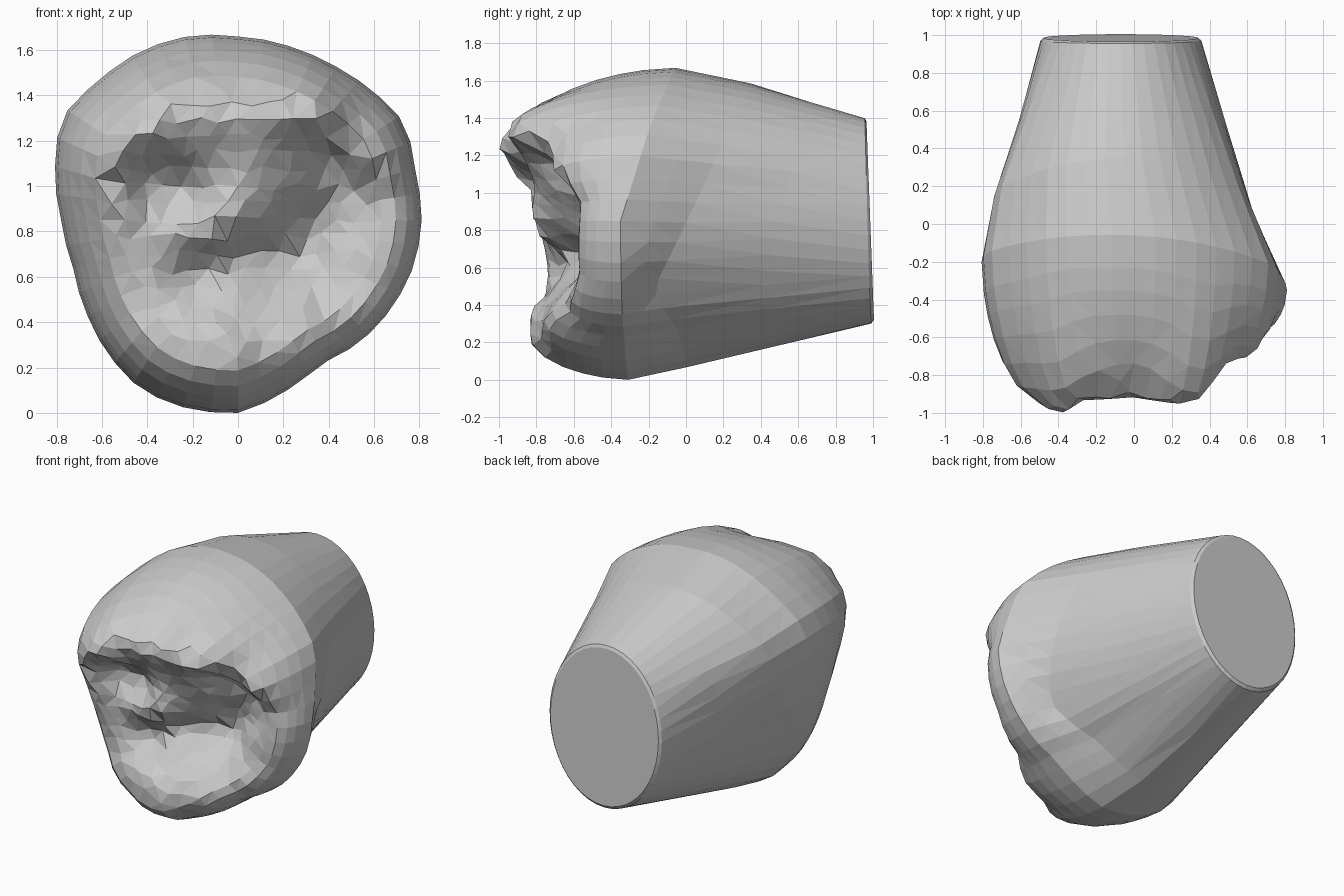
import bpy, bmesh, math, random
from math import sin, cos, pi
from mathutils import Vector
from mathutils.geometry import delaunay_2d_cdt

random.seed(4)
if "Cube" in bpy.data.objects:
    bpy.data.objects.remove(bpy.data.objects["Cube"], do_unlink=True)

SEGMENTS = 44
MID_Z = 0.85
INNER = 0.78    # outline fraction where the irregular centre begins
SPACING = 0.085

# Radius of the widest outline, every 15 degrees from +x towards +z
OUTLINE = [.81, .81, .85, .82, .8, .8, .81, .84, .86, .87, .9, .835,
           .78, .755, .78, .82, .86, .86, .85, .785, .73, .76, .78, .8]

# Relief of the front: (x, z, y)
RELIEF = [
    # brow ridge
    (-.4, 1.25, -1.04), (-.15, 1.31, -.96), (.15, 1.31, -.98), (.35, 1.33, -1),
    (-.58, 1.22, -.99), (0, 1.5, -.88),
    # slope under the brow
    (-.2, 1.19, -.86), (.08, 1.19, -.87), (-.1, 1.08, -.81), (.08, 1.03, -.81),
    (.15, .9, -.7), (.22, 1.13, -.82), (.22, 1.02, -.72),
    # left hollow and cheek
    (-.38, 1.02, -.7), (-.21, .98, -.6), (-.6, 1.08, -.95), (-.6, .92, -.84),
    (-.62, .76, -.78),
    # central nose
    (-.06, .91, -.86), (-.18, .8, -.82), (-.38, .75, -.75),
    # curved groove
    (.5, 1.26, -.74), (.37, 1.1, -.54), (.3, .85, -.43), (.25, .64, -.42),
    (.05, .63, -.5), (-.2, .62, -.59),
    # lower lip and chin
    (0, .53, -.74), (.25, .5, -.67), (-.35, .54, -.74), (-.1, .3, -.84),
    (.2, .3, -.77), (-.3, .35, -.79), (-.5, .55, -.74),
    # side bowl
    (.5, .9, -.51), (.7, .9, -.59), (.5, .62, -.55), (.66, 1.18, -.73),
    (.5, .4, -.63), (.65, .65, -.59)]


def relief(x, z):
    """Smooth blend of the relief points."""
    total = weight = 0
    for px, pz, py in RELIEF:
        d = (x - px) ** 2 + (z - pz) ** 2
        w = math.exp(-d / .014) + 1e-5 / (d + .01)
        total += w * py
        weight += w
    return total / weight


def outline(a):
    """Point of the widest outline at angle a, relative to its middle."""
    f = a / (2 * pi) * len(OUTLINE)
    i = int(f)
    r = OUTLINE[i % 24] * (1 - f + i) + OUTLINE[(i + 1) % 24] * (f - i)
    return r * cos(a), r * sin(a)


def cap_point(a, grow=1):
    return -.07 + .41 * grow * cos(a), .985 - .02 * sin(a), MID_Z + .53 * grow * sin(a)


def seam_point(a):
    x, z = outline(a)
    s = sin(a)
    y = .35 * s + .7 * max(0, -s - .5)
    return -.055 + x * .86, y, MID_Z - .01 + z * .91


def mid_point(a):
    x, z = outline(a)
    return x, -.31 - .04 * cos(a) + .25 * max(0, sin(a)), MID_Z + z


def front_point(a, t):
    """Point on the front; t is the fraction of the outline radius."""
    ox, oz = outline(a)
    x, z = ox * t, MID_Z + oz * t
    start = mid_point(a)[1]
    shoulder = .38 + .1 * sin(a) - .16 * max(0, cos(a))
    u = min(1, (1 - t) / shoulder)
    s = (1 - (1 - u) ** 2) ** .56
    return x, start + (relief(x, z) - start) * s, z


def blend(p, q, f):
    return tuple(m + (n - m) * f for m, n in zip(p, q))


# Rings from the flat back to the edge of the irregular centre
angles = [2 * pi * i / SEGMENTS for i in range(SEGMENTS)]
rings = [[cap_point(a) for a in angles]]
rings.append([blend(cap_point(a, 1.03), seam_point(a), .015) for a in angles])
for f in (.5, 1):
    rings.append([blend(cap_point(a, 1.03), seam_point(a), f) for a in angles])
rings.append([blend(seam_point(a), mid_point(a), .5) for a in angles])
rings.append([mid_point(a) for a in angles])
for t in (.985, .96, .92, .86, INNER):
    rings.append([front_point(a, t) for a in angles])

bm = bmesh.new()
loops = [[bm.verts.new(p) for p in ring] for ring in rings]
for near, far in zip(loops, loops[1:]):
    for i in range(SEGMENTS):
        j = (i + 1) % SEGMENTS
        bm.faces.new((near[i], near[j], far[j], far[i]))
bm.faces.new(loops[0])

# Scattered points fill the centre of the front
flat = [Vector((x, z)) for x, y, z in rings[-1]]
border = [(i, (i + 1) % SEGMENTS) for i in range(SEGMENTS)]
for row in range(-9, 10):
    for column in range(-9, 10):
        x = (column + row % 2 / 2) * SPACING + random.uniform(-.02, .02)
        z = row * SPACING * .87 + random.uniform(-.02, .02)
        limit = math.hypot(*outline(math.atan2(z, x) % (2 * pi)))
        if math.hypot(x, z) < (INNER - .07) * limit:
            flat.append(Vector((x, z + MID_Z)))
points, edges, faces, origins, *rest = delaunay_2d_cdt(flat, border, [], 1, 1e-5)
centre = []
for point, origin in zip(points, origins):
    if origin and min(origin) < SEGMENTS:
        centre.append(loops[-1][min(origin)])
    else:
        x, z = point.x, point.y - MID_Z
        a = math.atan2(z, x) % (2 * pi)
        t = math.hypot(x, z) / math.hypot(*outline(a))
        centre.append(bm.verts.new(front_point(a, t)))
for face in faces:
    bm.faces.new([centre[i] for i in face])

bmesh.ops.triangulate(bm, faces=[f for f in bm.faces if len(f.verts) == 4])
bmesh.ops.recalc_face_normals(bm, faces=bm.faces)

mesh = bpy.data.meshes.new("moulded_lump")
bm.to_mesh(mesh)
bm.free()
lump = bpy.data.objects.new("moulded_lump", mesh)
bpy.context.collection.objects.link(lump)

# Plain grey
grey = bpy.data.materials.new("plain_grey")
grey.use_nodes = True
colour = (.6, .6, .6, 1)
grey.diffuse_color = colour
grey.node_tree.nodes["Principled BSDF"].inputs["Base Color"].default_value = colour
mesh.materials.append(grey)
